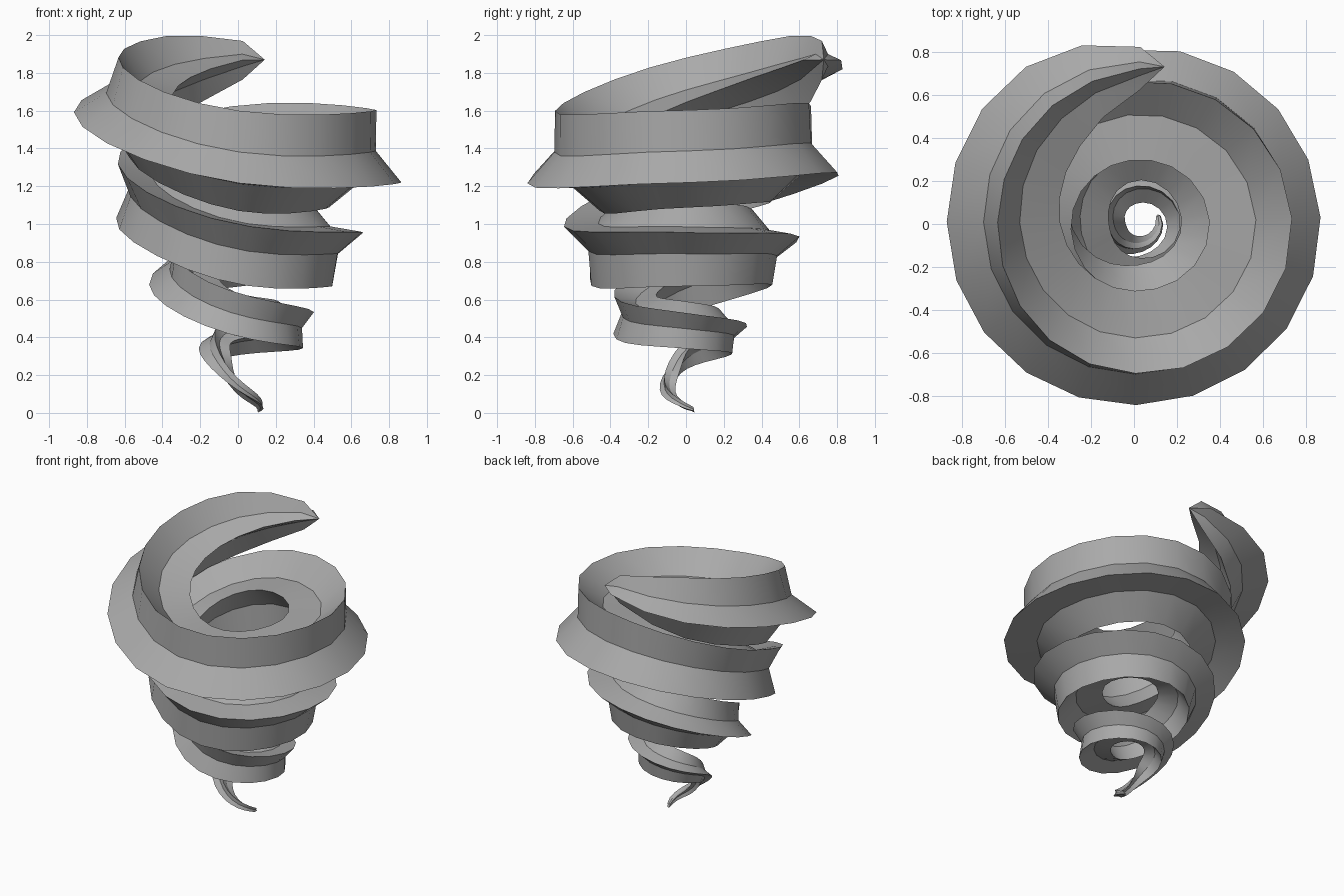
import bpy, bmesh, math

if "Cube" in bpy.data.objects:
    bpy.data.objects.remove(bpy.data.objects["Cube"])

# Spiral keys: degrees wound (clockwise), radius, height, star size, star roll
KEYS = [
    (-18, 0.118, 0.020, 0.015, 5),
    (0, 0.118, 0.035, 0.022, 8),
    (90, 0.095, 0.140, 0.048, 20),
    (180, 0.118, 0.310, 0.080, 42),
    (270, 0.205, 0.420, 0.118, 60),
    (360, 0.278, 0.465, 0.140, 72),
    (450, 0.268, 0.520, 0.162, 90),
    (540, 0.290, 0.700, 0.180, 120),
    (630, 0.400, 0.870, 0.206, 149),
    (720, 0.445, 0.895, 0.232, 150),
    (810, 0.420, 0.910, 0.245, 156),
    (900, 0.465, 1.160, 0.245, 180),
    (990, 0.555, 1.370, 0.280, 202),
    (1080, 0.608, 1.345, 0.287, 199),
    (1170, 0.575, 1.335, 0.290, 201),
    (1260, 0.605, 1.617, 0.265, 219),
    (1320, 0.668, 1.785, 0.215, 224),
    (1352, 0.720, 1.867, 0.102, 225),
]


def sample(a):
    """Smooth interpolation of the keys at winding angle a."""
    i = max(j for j in range(len(KEYS) - 1) if KEYS[j][0] <= a + 1e-6)
    k0, k1 = KEYS[i], KEYS[i + 1]
    km, kp = KEYS[max(i - 1, 0)], KEYS[min(i + 2, len(KEYS) - 1)]
    h = k1[0] - k0[0]
    t = (a - k0[0]) / h
    out = []
    for c in range(1, 5):
        m0 = (k1[c] - km[c]) / (k1[0] - km[0]) * h
        m1 = (kp[c] - k0[c]) / (kp[0] - k0[0]) * h
        out.append((2*t**3 - 3*t**2 + 1) * k0[c] + (t**3 - 2*t**2 + t) * m0
                   + (3*t**2 - 2*t**3) * k1[c] + (t**3 - t**2) * m1)
    return out


def place(a, r, z):
    w = -math.radians(a)
    return (r * math.cos(w), r * math.sin(w), z)


# Four-pointed star swept up the widening spiral
bm = bmesh.new()
STEPS = 75
rings = []
for s in range(STEPS + 1):
    a = -18 + 1370 * s / STEPS
    r, z, size, roll = sample(a)
    ring = []
    for k in range(8):
        d = size * (1.0 if k % 2 == 0 else 0.45)
        b = math.radians(roll - 45 + 45 * k)
        ring.append(bm.verts.new(place(a, r + d * math.cos(b), z + d * math.sin(b))))
    rings.append(ring)
for p, q in zip(rings, rings[1:]):
    for k in range(8):
        n = (k + 1) % 8
        bm.faces.new((p[k], p[n], q[n], q[k]))

# Pointed ends
for ring, tip in ((rings[0], place(-22, 0.118, 0.003)),
                  (rings[-1], place(1361, 0.743, 1.87))):
    v = bm.verts.new(tip)
    for k in range(8):
        bm.faces.new((ring[k], ring[(k + 1) % 8], v))
bmesh.ops.recalc_face_normals(bm, faces=bm.faces)

mesh = bpy.data.meshes.new("whirlwind_spiral")
bm.to_mesh(mesh)
bm.free()
obj = bpy.data.objects.new("whirlwind_spiral", mesh)
bpy.context.collection.objects.link(obj)

# Dark grey
mat = bpy.data.materials.new("dark_grey")
mat.diffuse_color = (0.4, 0.4, 0.4, 1)
mat.use_nodes = True
mat.node_tree.nodes["Principled BSDF"].inputs["Base Color"].default_value = mat.diffuse_color
mesh.materials.append(mat)

bpy.context.view_layer.objects.active = obj
obj.select_set(True)
bpy.ops.object.shade_smooth_by_angle(angle=math.radians(30))
